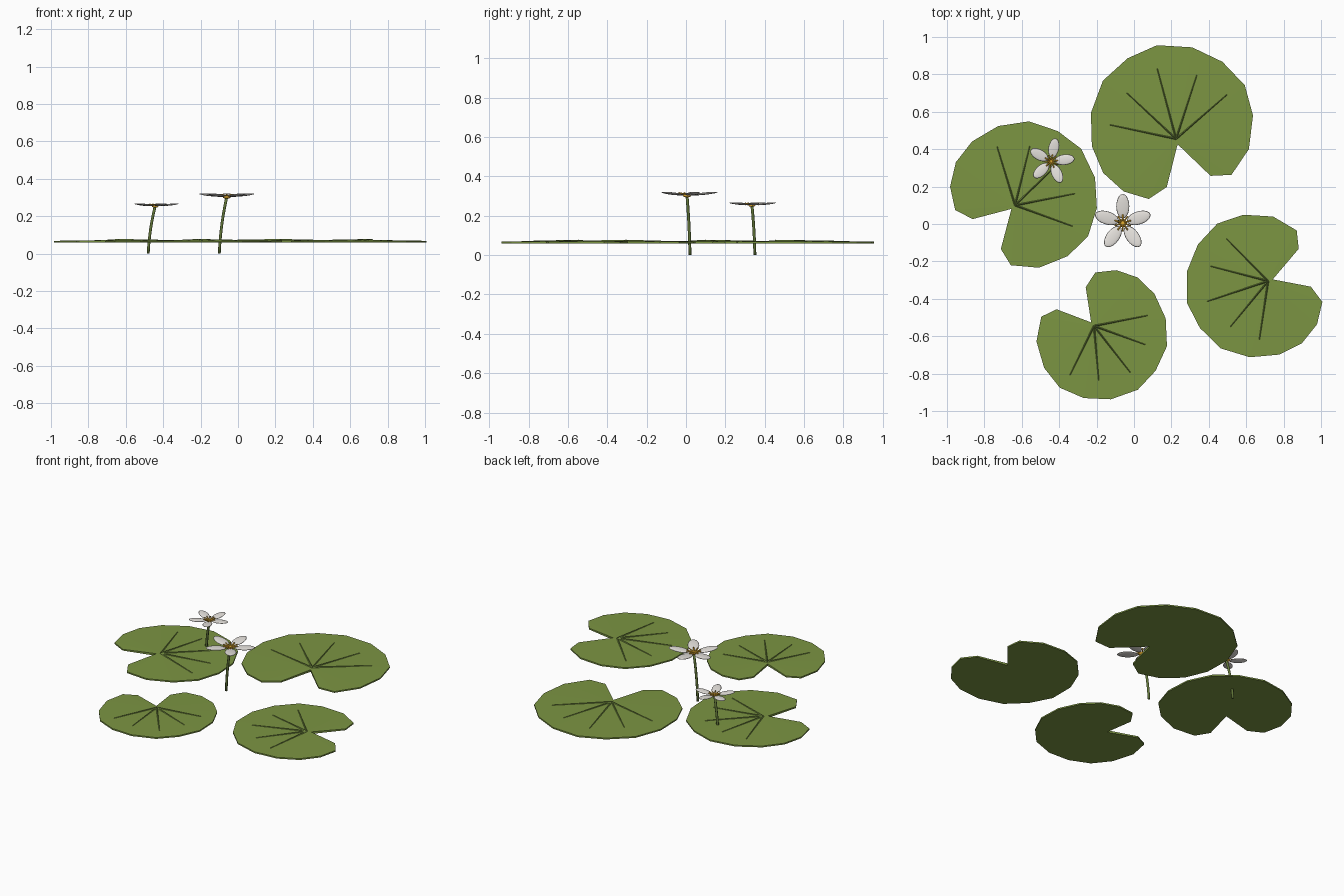
import bpy, bmesh, math
from mathutils import Vector, Matrix

if "Cube" in bpy.data.objects:
    bpy.data.objects.remove(bpy.data.objects["Cube"])


def material(name, rgb):
    m = bpy.data.materials.new(name)
    m.diffuse_color = (*rgb, 1)
    m.use_nodes = True
    m.node_tree.nodes["Principled BSDF"].inputs["Base Color"].default_value = m.diffuse_color
    return m


PAD = material("leaf green", (0.20, 0.30, 0.055))
VEIN = material("vein green", (0.15, 0.23, 0.045))
STEM = material("stem green", (0.12, 0.18, 0.04))
PETAL = material("petal white", (0.84, 0.81, 0.77))
GOLD = material("stamen gold", (0.78, 0.42, 0.03))


def finish(name, bm, mat, smooth=False):
    bmesh.ops.recalc_face_normals(bm, faces=bm.faces)
    me = bpy.data.meshes.new(name)
    for f in bm.faces:
        f.smooth = smooth
    bm.to_mesh(me)
    bm.free()
    me.materials.append(mat)
    ob = bpy.data.objects.new(name, me)
    bpy.context.collection.objects.link(ob)
    return ob


def polar(c, r, deg, z):
    a = math.radians(deg)
    return Vector((c[0] + r * math.cos(a), c[1] + r * math.sin(a), z))


def tube(bm, path, radii, sides=6):
    """Loft rings of given radii along a path and cap the ends."""
    rings = []
    for i, p in enumerate(path):
        t = (path[min(i + 1, len(path) - 1)] - path[max(i - 1, 0)]).normalized()
        q = t.to_track_quat('Z', 'Y')
        rings.append([bm.verts.new(p + q @ polar((0, 0), radii[i], 360 * k / sides, 0))
                      for k in range(sides)])
    for a, b in zip(rings, rings[1:]):
        for k in range(sides):
            bm.faces.new((a[k], a[(k + 1) % sides], b[(k + 1) % sides], b[k]))
    bm.faces.new(rings[0][::-1])
    bm.faces.new(rings[-1])


# Rim of one pad: angle from the notch direction, and radius
RIM = [(27, .27), (41, .353), (66, .393), (91, .43), (112, .466), (133, .481),
       (154, .497), (175.5, .511), (195, .503), (215.5, .50), (237, .476),
       (259, .452), (279, .43), (299, .397), (319.5, .353), (333, .262)]
BOTTOM, EDGE, MIDDLE = 0.059, 0.068, 0.073


def lily_pad(label, centre, notch, scale):
    bm = bmesh.new()
    ring = [(0, 0.03)] + RIM
    top = [bm.verts.new(polar(centre, r * scale, notch + a, EDGE if i else MIDDLE))
           for i, (a, r) in enumerate(ring)]
    low = [bm.verts.new((v.co.x, v.co.y, BOTTOM)) for v in top]
    mid_top = bm.verts.new((*centre, MIDDLE))
    mid_low = bm.verts.new((*centre, BOTTOM))
    n = len(ring)
    for i in range(n):
        j = (i + 1) % n
        bm.faces.new((mid_top, top[i], top[j]))
        bm.faces.new((mid_low, low[j], low[i]))
        bm.faces.new((top[i], low[i], low[j], top[j]))
    finish("lily_pad_" + label, bm, PAD)

    # raised veins, tapering outwards
    bm = bmesh.new()
    for a in (115, 146, 179, 211, 242):
        length = scale * (0.39 if a == 179 else 0.36)
        tube(bm, [polar(centre, 0, 0, MIDDLE), polar(centre, length, notch + a, EDGE + 0.001)],
             [0.005, 0.0025], 4)
    finish("pad_veins_" + label, bm, VEIN)


lily_pad("back", (0.225, 0.455), -74, 1.0)
lily_pad("left", (-0.636, 0.10), 225, 0.91)
lily_pad("right", (0.717, -0.305), 19.5, 0.88)
lily_pad("front", (-0.214, -0.545), 129, 0.81)


def flower(label, base, head, turn, size):
    head, base = Vector(head), Vector(base)
    # curved stem
    bm = bmesh.new()
    ctrl = Vector((base.x * 0.85 + head.x * 0.15, base.y * 0.85 + head.y * 0.15, head.z * 0.5))
    path = [base * (1 - t) ** 2 + ctrl * 2 * t * (1 - t) + head * t * t
            for t in [i / 6 for i in range(7)]]
    tube(bm, path, [0.008] * 7, 8)
    finish("flower_stem_" + label, bm, STEM, True)

    # five flattened, slightly raised oval petals
    bm = bmesh.new()
    for k in range(5):
        m = (Matrix.Translation(head) @ Matrix.Rotation(math.radians(turn + 72 * k), 4, 'Z')
             @ Matrix.Rotation(math.radians(-6), 4, 'Y')
             @ Matrix.Translation((0.09 * size, 0, 0))
             @ Matrix.Diagonal((0.066 * size, 0.035 * size, 0.006 * size, 1)))
        bmesh.ops.create_uvsphere(bm, u_segments=20, v_segments=8, radius=1, matrix=m)
    finish("petals_" + label, bm, PETAL, True)

    # gold centre with radiating stamens
    bm = bmesh.new()
    m = Matrix.Translation(head) @ Matrix.Diagonal((0.022 * size, 0.022 * size, 0.010 * size, 1))
    bmesh.ops.create_uvsphere(bm, u_segments=12, v_segments=6, radius=1, matrix=m)
    for k in range(10):
        tip = polar(head, 0.045 * size, turn + 36 * k, head.z + 0.013 * size)
        tube(bm, [head + Vector((0, 0, 0.003)), tip], [0.004 * size, 0.004 * size], 6)
    finish("stamens_" + label, bm, GOLD, True)


flower("tall", (-0.10, 0.02, 0), (-0.06, 0.005, 0.303), 90, 1.0)
flower("short", (-0.48, 0.35, 0), (-0.443, 0.335, 0.253), 79, 0.81)
